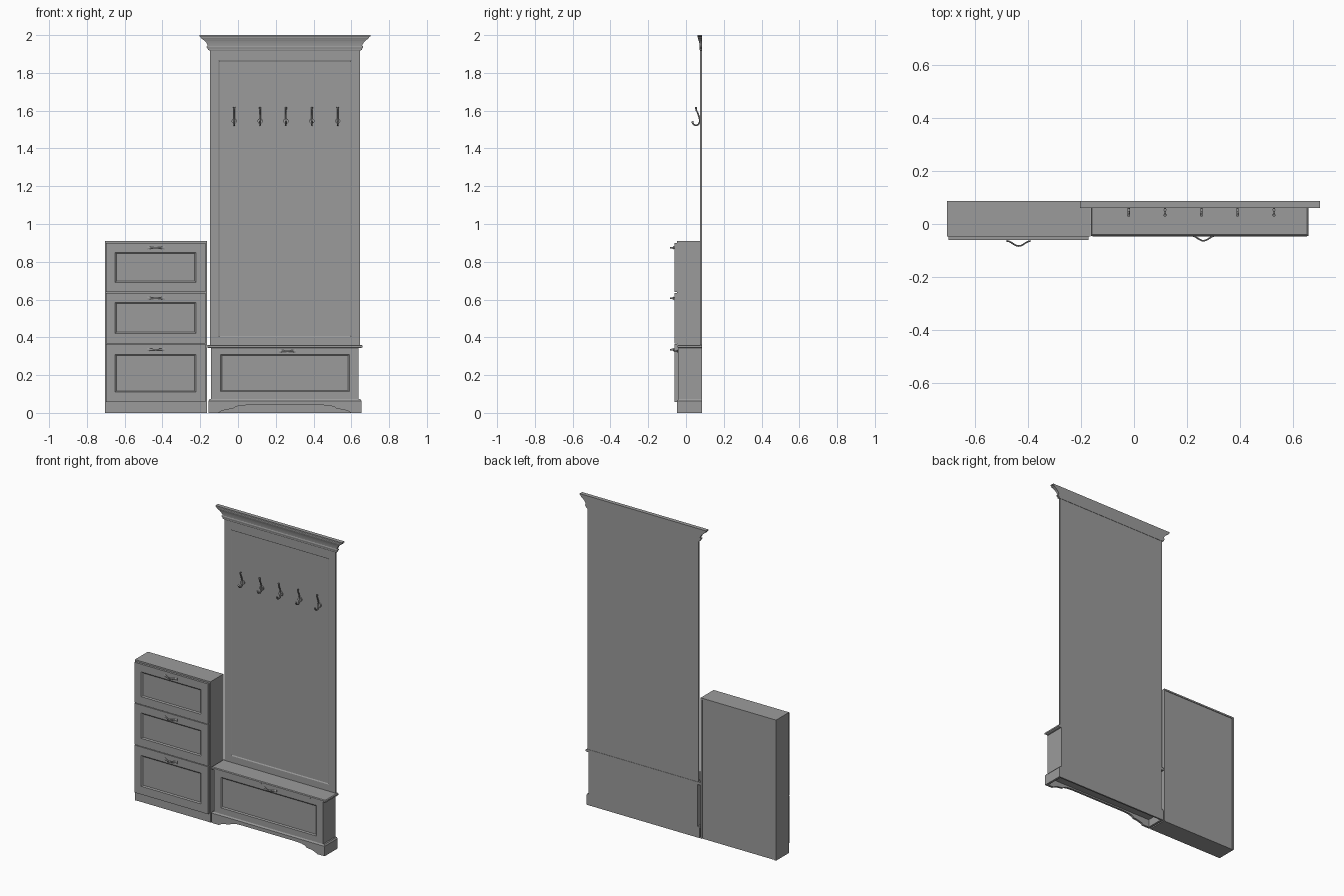
import bpy, bmesh, math

if "Cube" in bpy.data.objects:
    bpy.data.objects.remove(bpy.data.objects["Cube"])

BACK = 0.086
GREY = bpy.data.materials.new("dark_grey")
GREY.diffuse_color = (0.33, 0.33, 0.33, 1)
GREY.use_nodes = True
GREY.node_tree.nodes["Principled BSDF"].inputs["Base Color"].default_value = GREY.diffuse_color


def finish(name, bm, smooth=False):
    bmesh.ops.recalc_face_normals(bm, faces=bm.faces)
    me = bpy.data.meshes.new(name)
    bm.to_mesh(me)
    bm.free()
    me.materials.append(GREY)
    ob = bpy.data.objects.new(name, me)
    bpy.context.collection.objects.link(ob)
    if smooth:
        bpy.ops.object.select_all(action='DESELECT')
        ob.select_set(True)
        bpy.context.view_layer.objects.active = ob
        bpy.ops.object.shade_smooth_by_angle(angle=math.radians(40))
    return ob


def loft(name, loops, smooth=False):
    """Skin a list of equal-length vertex loops and cap both ends."""
    bm = bmesh.new()
    rings = [[bm.verts.new(p) for p in loop] for loop in loops]
    n = len(rings[0])
    for a, b in zip(rings, rings[1:]):
        for i in range(n):
            j = (i + 1) % n
            bm.faces.new((a[i], a[j], b[j], b[i]))
    bm.faces.new(rings[0])
    bm.faces.new(rings[-1])
    return finish(name, bm, smooth)


def rect_xz(x0, x1, z0, z1, y):
    return [(x0, y, z0), (x1, y, z0), (x1, y, z1), (x0, y, z1)]


def rect_xy(x0, x1, y0, y1, z):
    return [(x0, y0, z), (x1, y0, z), (x1, y1, z), (x0, y1, z)]


def box(name, x0, x1, y0, y1, z0, z1):
    return loft(name, [rect_xz(x0, x1, z0, z1, y0), rect_xz(x0, x1, z0, z1, y1)])


def panel(name, x, y, z, ix, iz, depth=0.006, w=0.007):
    """Slab whose front has a sunken field with a sloped moulding."""
    return loft(name, [
        rect_xz(*x, *z, y[1]),
        rect_xz(*x, *z, y[0]),
        rect_xz(*ix, *iz, y[0]),
        rect_xz(ix[0] + w, ix[1] - w, iz[0] + w, iz[1] - w, y[0] + depth)])


def handle(name, cx, y, z):
    """Bow handle with wider flattened ends."""
    loops = []
    for i in range(17):
        t = -1 + i / 8
        bow = 0.5 + 0.5 * math.cos(math.pi * t)
        px, py = cx + 0.045 * t, y - 0.003 - 0.019 * bow
        slope = math.atan2(0.0095 * math.pi * math.sin(math.pi * t), 0.045)
        hz = 0.0045 + 0.0045 * abs(t) ** 3
        loop = []
        for k in range(10):
            a = math.tau * k / 10
            d = 0.003 * math.cos(a)
            loop.append((px - d * math.sin(slope), py + d * math.cos(slope),
                         z + hz * math.sin(a)))
        loops.append(loop)
    loft(name, loops, True)


def disc(name, x, y0, y1, z, r):
    ring = [(r * math.cos(math.tau * k / 14), r * math.sin(math.tau * k / 14)) for k in range(14)]
    loft(name, [[(x + a, y, z + b) for a, b in ring] for y in (y0, y1)], True)


# Shoe cabinet: carcass with recessed back panel
L, R = -0.705, -0.165
for name, xa in (("cabinet_left_side", L), ("cabinet_right_side", R - 0.01)):
    box(name, xa, xa + 0.01, -0.047, BACK, 0, 0.9)
box("cabinet_top", L, R, -0.047, BACK, 0.9, 0.91)
box("cabinet_core", L + 0.01, R - 0.01, -0.044, BACK - 0.004, 0, 0.9)
box("cabinet_plinth", L + 0.01, R - 0.01, -0.046, -0.044, 0, 0.055)

# Three tilting drawer fronts with handles
for i, (z0, z1, a, b, hz) in enumerate([(0.057, 0.364, 0.11, 0.31, 0.335),
                                       (0.368, 0.635, 0.42, 0.585, 0.607),
                                       (0.639, 0.9, 0.69, 0.85, 0.874)]):
    panel(f"drawer_front_{i + 1}", (L + 0.006, R - 0.006), (-0.061, -0.047),
          (z0, z1), (-0.65, -0.222), (a, b))
    handle(f"drawer_handle_{i + 1}", -0.435, -0.061, hz)

# Hall bench: body with sunken front panel
panel("bench_body", (-0.143, 0.638), (-0.041, BACK), (0.05, 0.345),
      (-0.093, 0.59), (0.112, 0.31))
handle("bench_handle", 0.262, -0.041, 0.327)

# Seat board with softened nosing
loops = []
for z, o in ((0.343, 0.007), (0.347, 0), (0.356, 0), (0.36, 0.005)):
    loops.append(rect_xy(-0.163 + o, 0.658 - o, -0.045 + o, BACK, z))
loft("bench_seat", loops)

# Plinth: arched front apron, side boards, sloped cap moulding
half = [(0.405, 0.0), (0.352, 0.0), (0.335, 0.010), (0.312, 0.017), (0.29, 0.020),
        (0.275, 0.022), (0.262, 0.032), (0.24, 0.038), (0.2, 0.041)]
C = 0.248
outline = ([(C + 0.405, 0.064)] + [(C + x, z) for x, z in half] +
           [(C - x, z) for x, z in reversed(half)] + [(C - 0.405, 0.064)])
loft("plinth_apron", [[(x, y, z) for x, z in outline] for y in (-0.047, -0.033)])
for name, xa in (("plinth_left", C - 0.405), ("plinth_right", C + 0.391)):
    box(name, xa, xa + 0.014, -0.033, BACK, 0, 0.064)
box("plinth_back", C - 0.391, C + 0.391, BACK - 0.01, BACK, 0, 0.05)
loft("plinth_cap", [rect_xy(C - 0.405 + o, C + 0.405 - o, -0.047 + o, BACK, z)
                    for z, o in ((0.05, 0), (0.064, 0), (0.068, 0.003), (0.073, 0.006))])

# Tall back board with framed field
panel("back_board", (-0.148, 0.645), (0.075, BACK - 0.002), (0.36, 1.93),
      (-0.103, 0.6), (0.402, 1.866), depth=0.004, w=0.006)

# Crown cornice, shallow at the front and wide at the ends
crown = [(1.918, 0.002), (1.922, 0.011), (1.930, 0.013), (1.934, 0.018), (1.940, 0.018),
         (1.943, 0.012), (1.950, 0.014), (1.960, 0.020), (1.970, 0.029), (1.978, 0.040),
         (1.982, 0.044), (1.984, 0.048), (1.991, 0.050), (1.994, 0.056), (2.0, 0.056)]
loft("crown_cornice", [rect_xy(-0.148 - o, 0.645 + o, 0.075 - 0.26 * o, BACK, z)
                       for z, o in crown])

# Five coat hooks: bent stem with thick tips and a mounting rosette
path = [(0.053, 1.62), (0.054, 1.605), (0.061, 1.59), (0.068, 1.57), (0.072, 1.55),
        (0.069, 1.533), (0.060, 1.524), (0.050, 1.523), (0.040, 1.528), (0.033, 1.543)]
for i in range(5):
    x = -0.02 + 0.137 * i
    cu = bpy.data.curves.new(f"coat_hook_{i + 1}", 'CURVE')
    cu.dimensions = '3D'
    cu.bevel_depth = 0.0045
    cu.bevel_resolution = 2
    cu.use_fill_caps = True
    cu.resolution_u = 4
    cu.materials.append(GREY)
    sp = cu.splines.new('BEZIER')
    sp.bezier_points.add(len(path) - 1)
    for k, (p, (y, z)) in enumerate(zip(sp.bezier_points, path)):
        p.co = (x, y, z)
        p.handle_left_type = p.handle_right_type = 'AUTO'
        p.radius = 1.3 if k in (0, len(path) - 1) else 0.9
    bpy.context.collection.objects.link(bpy.data.objects.new(f"coat_hook_{i + 1}", cu))
    disc(f"hook_rosette_{i + 1}", x, 0.071, 0.08, 1.545, 0.014)
